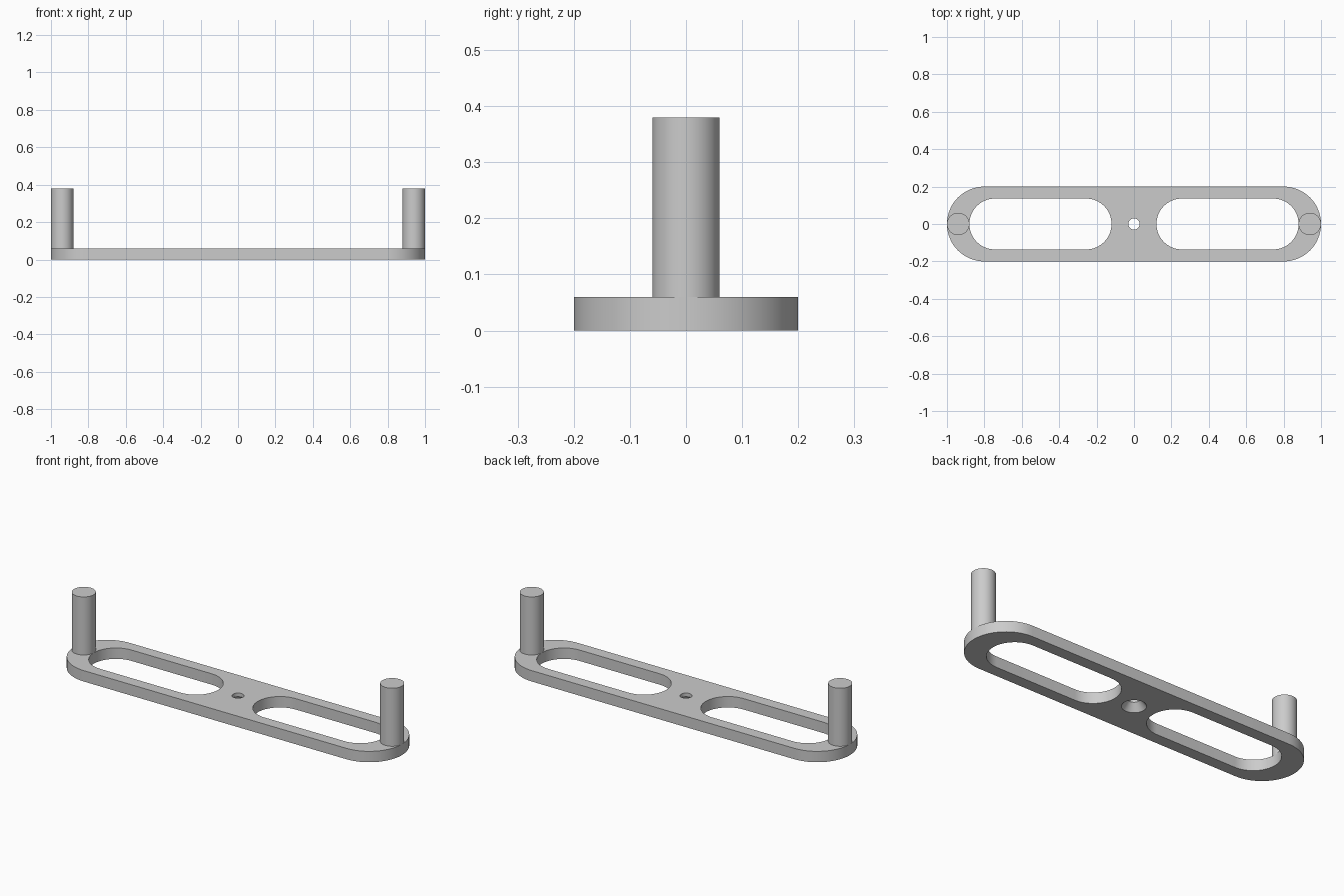
import bpy, bmesh
from math import pi, sin, cos, radians

cube = bpy.data.objects.get("Cube")
if cube:
    bpy.data.objects.remove(cube, do_unlink=True)

grey = bpy.data.materials.new("light grey")
grey.use_nodes = True
colour = (0.6, 0.6, 0.6, 1)
grey.diffuse_color = colour
grey.node_tree.nodes["Principled BSDF"].inputs["Base Color"].default_value = colour


def stadium(cx, half_straight, r, n=32):
    """Outline with two round ends, running along x."""
    pts = []
    for side in (1, -1):
        for i in range(n + 1):
            a = -pi / 2 + pi * i / n
            pts.append((cx + side * (half_straight + r * cos(a)), side * r * sin(a)))
    return pts


def circle(cx, r, n=64):
    return [(cx + r * cos(2 * pi * i / n), r * sin(2 * pi * i / n)) for i in range(n)]


def loft(name, sections):
    """Solid through (z, outline) sections that share one point count."""
    bm = bmesh.new()
    rings = [[bm.verts.new((x, y, z)) for x, y in pts] for z, pts in sections]
    for low, high in zip(rings, rings[1:]):
        for i in range(len(low)):
            j = (i + 1) % len(low)
            bm.faces.new((low[i], low[j], high[j], high[i]))
    bm.faces.new(rings[0][::-1])
    bm.faces.new(rings[-1])
    mesh = bpy.data.meshes.new(name)
    bm.to_mesh(mesh)
    bm.free()
    mesh.materials.append(grey)
    ob = bpy.data.objects.new(name, mesh)
    bpy.context.collection.objects.link(ob)
    return ob


def select(ob):
    bpy.ops.object.select_all(action="DESELECT")
    ob.select_set(True)
    bpy.context.view_layer.objects.active = ob


def cut(ob, cutter):
    select(ob)
    mod = ob.modifiers.new("cut", "BOOLEAN")
    mod.operation = "DIFFERENCE"
    mod.solver = "EXACT"
    mod.object = cutter
    bpy.ops.object.modifier_apply(modifier=mod.name)
    bpy.data.objects.remove(cutter, do_unlink=True)


THICK = 0.06

# Flat base with round ends
outer = stadium(0, 0.8, 0.2)
base = loft("base_plate", [(0, outer), (THICK, outer)])

# Two long slots
for side in (1, -1):
    slot = stadium(side * 0.5, 0.244, 0.136)
    cut(base, loft("slot_cutter", [(-0.1, slot), (0.2, slot)]))

# Screw hole, countersunk from below
cut(base, loft("hole_cutter", [(-0.01, circle(0, 0.068)), (0.04, circle(0, 0.03)),
                               (0.2, circle(0, 0.03))]))

# Upright pegs at both ends
parts = [base]
for side, label in ((1, "left"), (-1, "right")):
    rim = circle(side * 0.94, 0.06)
    parts.append(loft(label + "_peg", [(THICK, rim), (0.38, rim)]))

for part in parts:
    select(part)
    bpy.ops.object.shade_smooth_by_angle(angle=radians(30))
